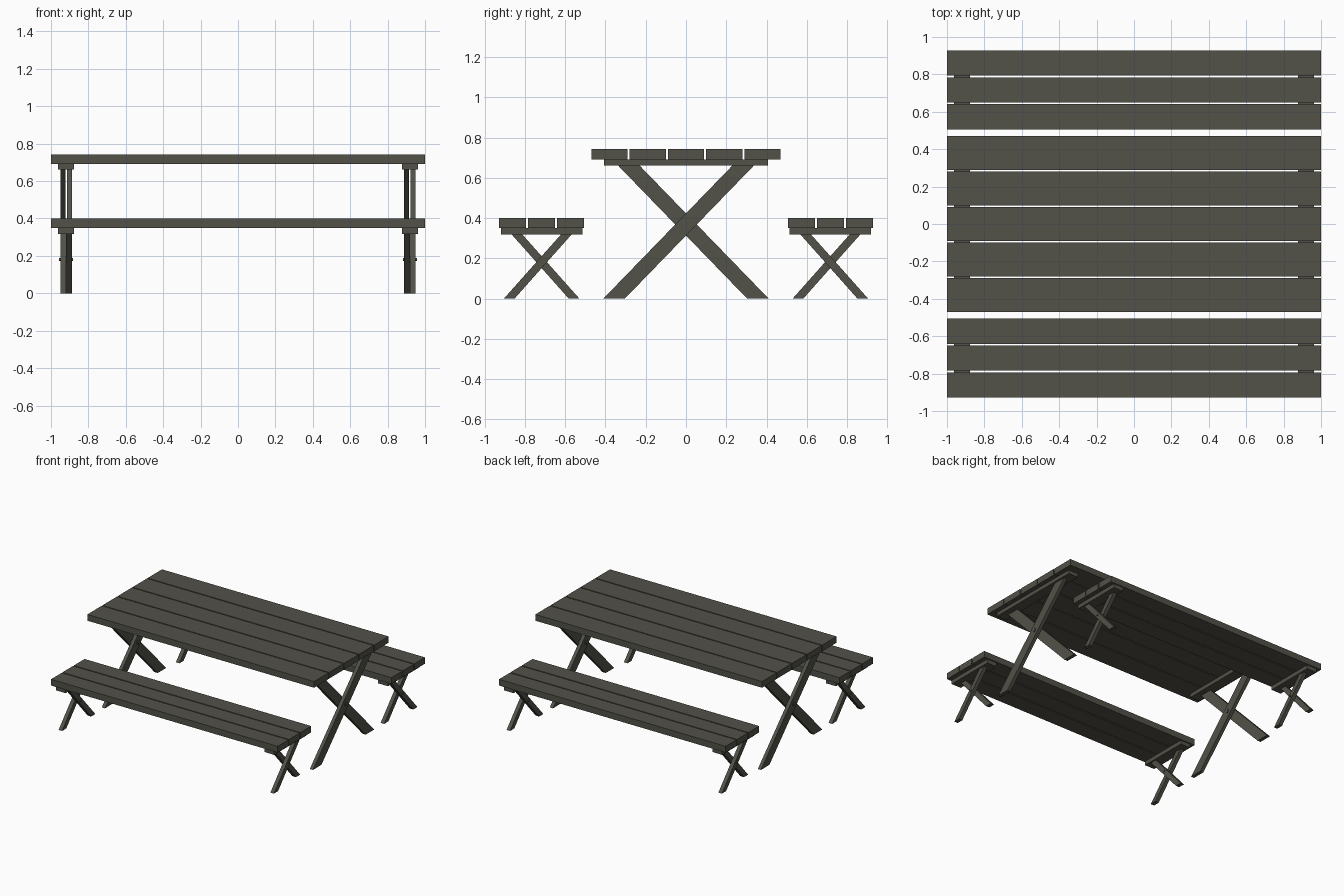
import bpy, bmesh, math
from mathutils import Matrix, Vector

if "Cube" in bpy.data.objects:
    bpy.data.objects.remove(bpy.data.objects["Cube"])

wood = bpy.data.materials.new("weathered dark wood")
wood.diffuse_color = (0.085, 0.083, 0.066, 1)
wood.use_nodes = True
wood.node_tree.nodes["Principled BSDF"].inputs["Base Color"].default_value = wood.diffuse_color


def finish(name, bm):
    bmesh.ops.recalc_face_normals(bm, faces=bm.faces[:])
    me = bpy.data.meshes.new(name)
    bm.to_mesh(me)
    bm.free()
    me.materials.append(wood)
    ob = bpy.data.objects.new(name, me)
    bpy.context.collection.objects.link(ob)
    return ob


def box(name, x0, x1, y0, y1, z0, z1):
    bm = bmesh.new()
    bmesh.ops.create_cube(bm, size=1)
    bmesh.ops.scale(bm, vec=(x1 - x0, y1 - y0, z1 - z0), verts=bm.verts)
    bmesh.ops.translate(bm, vec=((x0 + x1) / 2, (y0 + y1) / 2, (z0 + z1) / 2), verts=bm.verts)
    return finish(name, bm)


def leg(name, x0, x1, y_bottom, y_top, top, width):
    # slanted board with ends cut level
    h = width / 2
    bm = bmesh.new()
    pts = [(y_bottom - h, 0), (y_bottom + h, 0), (y_top + h, top), (y_top - h, top)]
    face = bm.faces.new([bm.verts.new((x0, y, z)) for y, z in pts])
    ext = bmesh.ops.extrude_face_region(bm, geom=[face])
    bmesh.ops.translate(bm, vec=(x1 - x0, 0, 0),
                        verts=[v for v in ext["geom"] if isinstance(v, bmesh.types.BMVert)])
    return finish(name, bm)


def bolt(name, x0, x1, y, z, radius):
    bm = bmesh.new()
    bmesh.ops.create_cone(bm, cap_ends=True, segments=16, radius1=radius, radius2=radius,
                          depth=abs(x1 - x0),
                          matrix=Matrix.Translation(Vector(((x0 + x1) / 2, y, z)))
                          @ Matrix.Rotation(math.pi / 2, 4, 'Y'))
    return finish(name, bm)


def piece(name, yc, count, plank, pitch, z0, z1, cleat_half, cleat_z,
          foot, head, leg_w, inner, outer, bolt_z, bolt_r, outer_dir):
    # planks of the top
    for i in range(count):
        y = yc + (i - (count - 1) / 2) * pitch
        box(name + "_plank", -1, 1, y - plank / 2, y + plank / 2, z0, z1)
    for s in (-1, 1):
        # cross cleat under the planks
        a, b = sorted((s * 0.877, s * 0.963))
        box(name + "_cleat", a, b, yc - cleat_half, yc + cleat_half, cleat_z, z0)
        # crossed legs, side by side, joined by a bolt
        d = outer_dir(s)
        for (p, q), k, tag in ((outer, d, "_outer_leg"), (inner, -d, "_inner_leg")):
            a, b = sorted((s * p, s * q))
            leg(name + tag, a, b, yc + k * foot, yc - k * head, cleat_z, leg_w)
        bolt(name + "_bolt", s * (inner[0] - 0.006), s * (outer[1] + 0.006), yc, bolt_z, bolt_r)


# table
piece("table", 0, 5, 0.181, 0.19, 0.692, 0.742, 0.408, 0.662,
      0.357, 0.285, 0.107, (0.887, 0.915), (0.921, 0.949), 0.37, 0.015, lambda s: -s)

# benches at front and back
for side, label in ((-1, "front_bench"), (1, "back_bench")):
    piece(label, side * 0.717, 3, 0.135, 0.144, 0.35, 0.40, 0.202, 0.318,
          0.161, 0.122, 0.053, (0.888, 0.919), (0.919, 0.95), 0.181, 0.008,
          lambda s, k=side: k)
